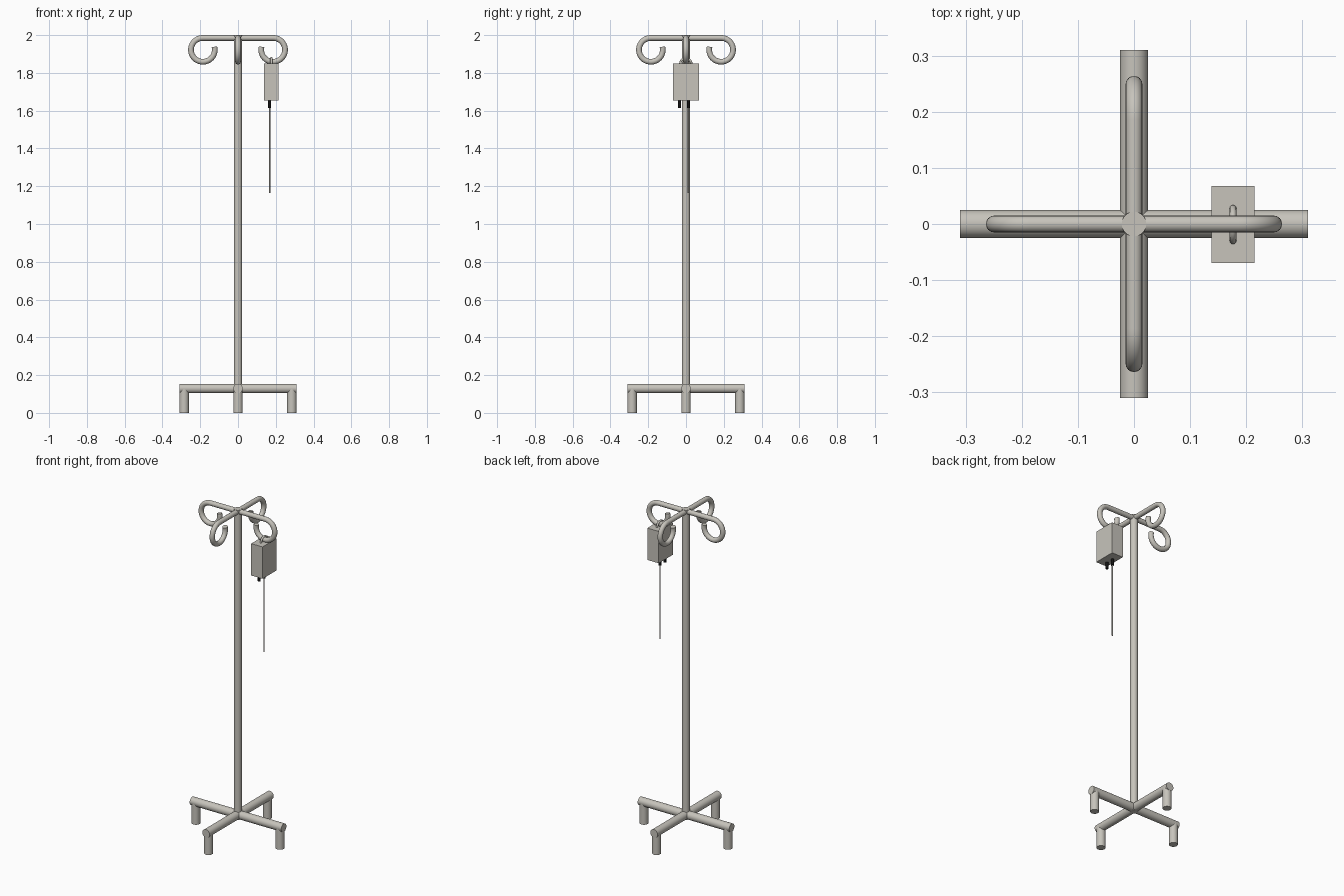
import bpy, math
from mathutils import Vector

if "Cube" in bpy.data.objects:
    bpy.data.objects.remove(bpy.data.objects["Cube"])


def material(name, rgb):
    m = bpy.data.materials.new(name)
    m.diffuse_color = (*rgb, 1)
    m.use_nodes = True
    m.node_tree.nodes["Principled BSDF"].inputs["Base Color"].default_value = m.diffuse_color
    return m


STEEL = material("warm_grey", (0.57, 0.55, 0.50))
BLACK = material("black", (0.006, 0.006, 0.006))


def finish(name, mat, smooth=True):
    o = bpy.context.object
    o.name = name
    o.data.materials.append(mat)
    if smooth:
        bpy.ops.object.shade_smooth_by_angle(angle=math.radians(40))
    return o


def rod(name, a, b, r, mat=STEEL, sides=32):
    a, b = Vector(a), Vector(b)
    d = b - a
    bpy.ops.mesh.primitive_cylinder_add(
        vertices=sides, radius=r, depth=d.length, location=(a + b) / 2,
        rotation=d.to_track_quat('Z', 'Y').to_euler())
    return finish(name, mat)


def tube(name, pts, r, angle, mat=STEEL):
    cu = bpy.data.curves.new(name, 'CURVE')
    cu.dimensions = '3D'
    cu.bevel_depth = r
    cu.bevel_resolution = 6
    cu.use_fill_caps = True
    sp = cu.splines.new('POLY')
    sp.points.add(len(pts) - 1)
    for p, c in zip(sp.points, pts):
        p.co = (*c, 1)
    o = bpy.data.objects.new(name, cu)
    bpy.context.collection.objects.link(o)
    o.rotation_euler.z = angle
    bpy.ops.object.select_all(action='DESELECT')
    o.select_set(True)
    bpy.context.view_layer.objects.active = o
    bpy.ops.object.convert(target='MESH')
    return finish(name, mat)


# Central pole
rod("pole", (0, 0, 0.105), (0, 0, 2.0), 0.022)

# Crossed base bars
rod("base_bar_x", (-0.31, 0, 0.129), (0.31, 0, 0.129), 0.025)
rod("base_bar_y", (0, -0.31, 0.129), (0, 0.31, 0.129), 0.025)

# Hook profile: straight arm, then a curl under and back up
R, CX, CZ = 0.063, 0.186, 1.922
hook = [(0, 0, CZ + R)]
for i in range(41):
    t = math.radians(90 - 285 * i / 40)
    hook.append((CX + R * math.cos(t), 0, CZ + R * math.sin(t)))

# Four feet and four hooks
for i in range(4):
    a = i * math.pi / 2
    x, y = 0.285 * math.cos(a), 0.285 * math.sin(a)
    rod(f"foot_{i + 1}", (x, y, 0), (x, y, 0.129), 0.025)
    tube(f"hook_{i + 1}", hook, 0.015, a)

# Fluid bag
bpy.ops.mesh.primitive_cube_add(size=1, location=(0.1765, -0.001, 1.752))
bpy.context.object.scale = (0.077, 0.137, 0.195)
finish("fluid_bag", STEEL, False)

# Hanging loop on top of the bag
bpy.ops.mesh.primitive_torus_add(
    major_radius=0.029, minor_radius=0.006, major_segments=32, minor_segments=12,
    location=(0.1765, -0.001, 1.849), rotation=(0, math.pi / 2, 0))
finish("bag_loop", STEEL)

# Black ports and the drip line
for n, y in (("port_left", -0.034), ("port_right", 0.013)):
    rod(n, (0.167, y, 1.615), (0.167, y, 1.66), 0.008, BLACK, 20)
rod("drip_line", (0.167, 0.013, 1.165), (0.167, 0.013, 1.62), 0.004, STEEL, 16)
